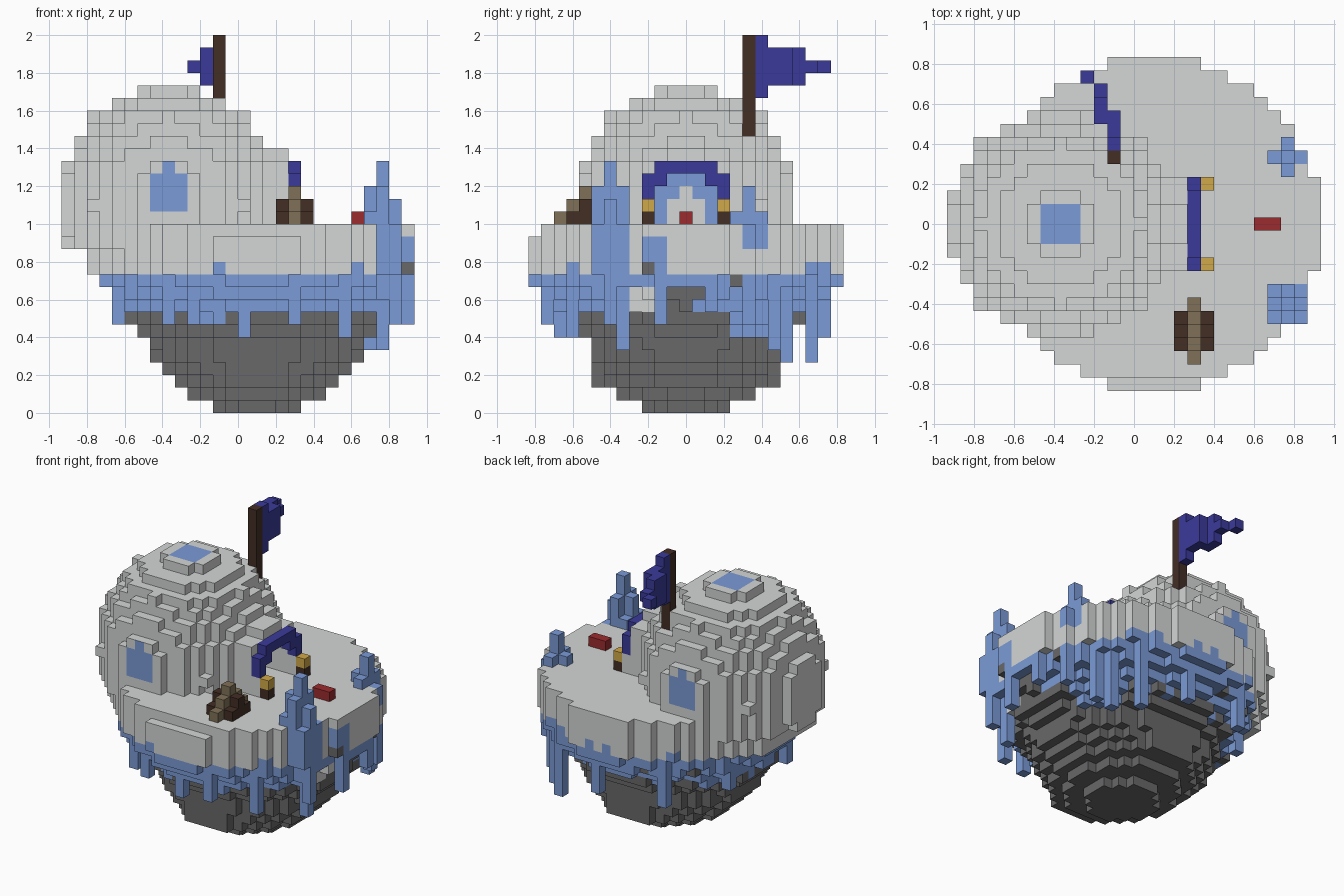
import bpy
import bmesh
import random
from mathutils import Vector

default_cube = bpy.data.objects.get("Cube")
if default_cube:
    bpy.data.objects.remove(default_cube, do_unlink=True)

random.seed(4)
UNIT = 1 / 15                                  # edge of one block
CORNER = Vector((-14, -12.5, 0)) * UNIT        # low corner of the block grid


def linear(value):
    value /= 255
    return value / 12.92 if value < 0.04 else ((value + 0.055) / 1.055) ** 2.4


def material(name, *rgb):
    mat = bpy.data.materials.new(name)
    colour = [linear(c) for c in rgb] + [1]
    mat.diffuse_color = colour
    mat.use_nodes = True
    for node in mat.node_tree.nodes:
        if node.type == "BSDF_PRINCIPLED":
            node.inputs["Base Color"].default_value = colour
            node.inputs["Roughness"].default_value = 0.9
    return mat


SNOW = material("snow grey", 212, 215, 213)
ROCK = material("dark rock", 104, 104, 106)
ICE = material("ice blue", 123, 155, 215)
NAVY = material("navy cloth", 58, 58, 155)
BROWN = material("dark wood", 66, 46, 37)
OLIVE = material("pale wood", 128, 113, 88)
RED = material("red", 155, 43, 46)
GOLD = material("gold", 208, 168, 72)

AXES = [Vector(d) for d in ((1, 0, 0), (0, 1, 0), (0, 0, 1))]


def build(name, cells, paint=None):
    """Turn a {cell: material} dict into a mesh of exposed block faces."""
    mesh = bpy.data.meshes.new(name)
    slots = []
    bm = bmesh.new()
    verts = {}

    def vert(p):
        key = tuple(round(c) for c in p)
        if key not in verts:
            verts[key] = bm.verts.new(CORNER + Vector(key) * UNIT)
        return verts[key]

    for cell, mat in cells.items():
        base = Vector(cell)
        for n in range(3):
            u, v = AXES[(n + 1) % 3], AXES[(n + 2) % 3]
            for side in (-1, 1):
                normal = AXES[n] * side
                if tuple(round(c) for c in base + normal) in cells:
                    continue
                start = base + AXES[n] * max(side, 0)
                loop = [start, start + u, start + u + v, start + v]
                face = bm.faces.new([vert(p) for p in loop[::side]])
                colour = (paint and paint(cell, n, side)) or mat
                if colour not in slots:
                    slots.append(colour)
                face.material_index = slots.index(colour)
    bm.to_mesh(mesh)
    bm.free()
    for mat in slots:
        mesh.materials.append(mat)
    obj = bpy.data.objects.new(name, mesh)
    bpy.context.collection.objects.link(obj)


def box(mat, xs, ys, zs):
    return {(i, j, k): mat for i in range(xs[0], xs[1] + 1)
            for j in range(ys[0], ys[1] + 1) for k in range(zs[0], zs[1] + 1)}


# Island: a bowl of stacked ovals, rock below, an icy band, snow on top
RADII_X = [3.6, 5.3, 6.5, 7.3, 8.6, 8.7, 9.6, 10.6, 11, 11.7, 12.2] + [12.5] * 4
RADII_Y = [3.6, 5.6, 7.4, 7.6, 7.7, 7.8, 8.6, 9.4, 10.2, 11.6, 12.2] + [12.5] * 4
CX, CY = 15, 12


def ice_band(i, j):
    """Lowest and highest icy layer in one column."""
    low = 8 + random.choice((-1, 0, 0, 0, 0))
    high = 10 + random.choice((0, 0, 0, 0, 0, 1))
    if i > 20:
        if j in (5, 6, 9, 10):
            high = 13
        if j in (10, 11, 12):
            low = 10
        elif j > 15:
            low -= 2
    return low, high


island = {}
for i in range(28):
    for j in range(25):
        low, high = ice_band(i, j)
        for k, (rx, ry) in enumerate(zip(RADII_X, RADII_Y)):
            if ((i - CX) / rx) ** 2 + ((j - CY) / ry) ** 2 > 1 or (j == 0 and k == 14):
                continue
            if k < low:
                island[i, j, k] = ROCK
            elif k > high or (i > 20 and j in (8, 9) and k < 10):
                island[i, j, k] = SNOW
            else:
                island[i, j, k] = random.choices((ICE, ROCK, SNOW), (95, 3, 2))[0]


def add_ice(target, cell):
    """Recolour island blocks, or grow new ice outside them."""
    (island if cell in island else target)[cell] = ICE


# Icicles hanging below the rim
icicles = {}
for i, j, bottom in ((27, 10, 7), (27, 14, 8), (26, 6, 7), (23, 20, 4), (21, 22, 4),
                     (24, 19, 5), (14, 2, 6), (22, 3, 6), (8, 3, 7), (4, 9, 7),
                     (5, 17, 7), (9, 22, 6), (16, 23, 6), (26, 17, 7), (18, 1, 7),
                     (25, 7, 5), (4, 13, 8), (10, 2, 7)):
    for k in range(bottom, 11):
        add_ice(icicles, (i, j, k))

# Ice spikes on the rim, tallest in the middle of each cluster
spikes = {}
for ci, cj, foot, tip in ((25, 6, 11, 19), (25, 17, 13, 17)):
    for di in (-1, 0, 1):
        for dj in (-1, 0, 1):
            drop = (0, 2, 4)[abs(di) + abs(dj)] + (di == 1)
            for k in range(foot, tip - drop + 1):
                add_ice(spikes, (ci + di, cj + dj, k))

build("island", island)
build("icicles", icicles)
build("ice_spikes", spikes)

# Dome with a porch on its +x side
DX, DY, DZ = 8, 12, 16
dome = {}
for i, j, k in box(SNOW, (0, 16), (4, 20), (11, 25)):
    size = ((i - DX) / 8.5) ** 2 + ((j - DY) / 8.5) ** 2 + ((k - DZ) / 9.5) ** 2
    limit = 1.045 if k == 23 else 1
    if size <= limit and (k > 12 or i > 1) and (i, j, k) not in island:
        dome[i, j, k] = SNOW
dome.update(box(SNOW, (13, 17), (9, 15), (15, 19)))
dome.update(box(SNOW, (13, 17), (11, 13), (20, 20)))
for j in (9, 15):
    dome.update(box(SNOW, (18, 18), (j, j), (15, 16)))
dome[12, 17, 22] = BROWN                       # foot of the flagpole

# Passage through the porch
for cell in box(None, (13, 17), (10, 14), (15, 18)):
    if cell[2] < 18 or abs(cell[1] - DY) < 2:
        del dome[cell]


def dome_paint(cell, axis, side):
    """Window panes on front, back and top, and an icy door surround."""
    i, j, k = cell
    di, dj = abs(i - DX), abs(j - DY)
    if axis == 1 and dj == 8 and (di < 2 and k in range(16, 19) or di == 0 and k == 19):
        return ICE
    if axis == 2 and side > 0 and k == 25 and max(di, dj) < 2:
        return ICE
    if axis == 0 and side > 0 and i == 12 and dj < 3 and k in range(15, 19):
        doorway = dj < 2 and k < 17 or dj == 0 and k == 17
        return SNOW if doorway else ICE


build("dome", dome, dome_paint)

# Cloth arch over the doorway
arch = box(NAVY, (18, 18), (10, 14), (19, 19))
for s in (-1, 1):
    arch.update(box(NAVY, (18, 18), (12 + 3 * s,) * 2, (17, 18)))
    arch[18, 12 + 2 * s, 18] = NAVY
build("door_arch", arch)

# Lanterns on wooden posts beside the arch
lanterns = {}
for j in (9, 15):
    lanterns[19, j, 15] = BROWN
    lanterns[19, j, 16] = GOLD
build("lanterns", lanterns)

# Log pile
logs = {}
for step in range(-2, 3):
    logs.update(box(OLIVE, (18, 18), (4 + step,) * 2, (15, 17 - abs(step))))
for i in (17, 19):
    logs.update(box(BROWN, (i, i), (3, 5), (15, 15)))
    logs[i, 4, 16] = BROWN
build("log_pile", logs)

# Red chest
build("red_chest", box(RED, (23, 24), (12, 12), (15, 15)))

# Flagpole and waving flag
build("flagpole", box(BROWN, (12, 12), (17, 17), (23, 29)))
flag = box(NAVY, (12, 12), (18, 18), (25, 29))
flag.update(box(NAVY, (12, 12), (19, 20), (26, 28)))
flag.update(box(NAVY, (11, 11), (20, 21), (26, 28)))
flag[11, 22, 27] = NAVY
flag[10, 23, 27] = NAVY
build("flag", flag)
